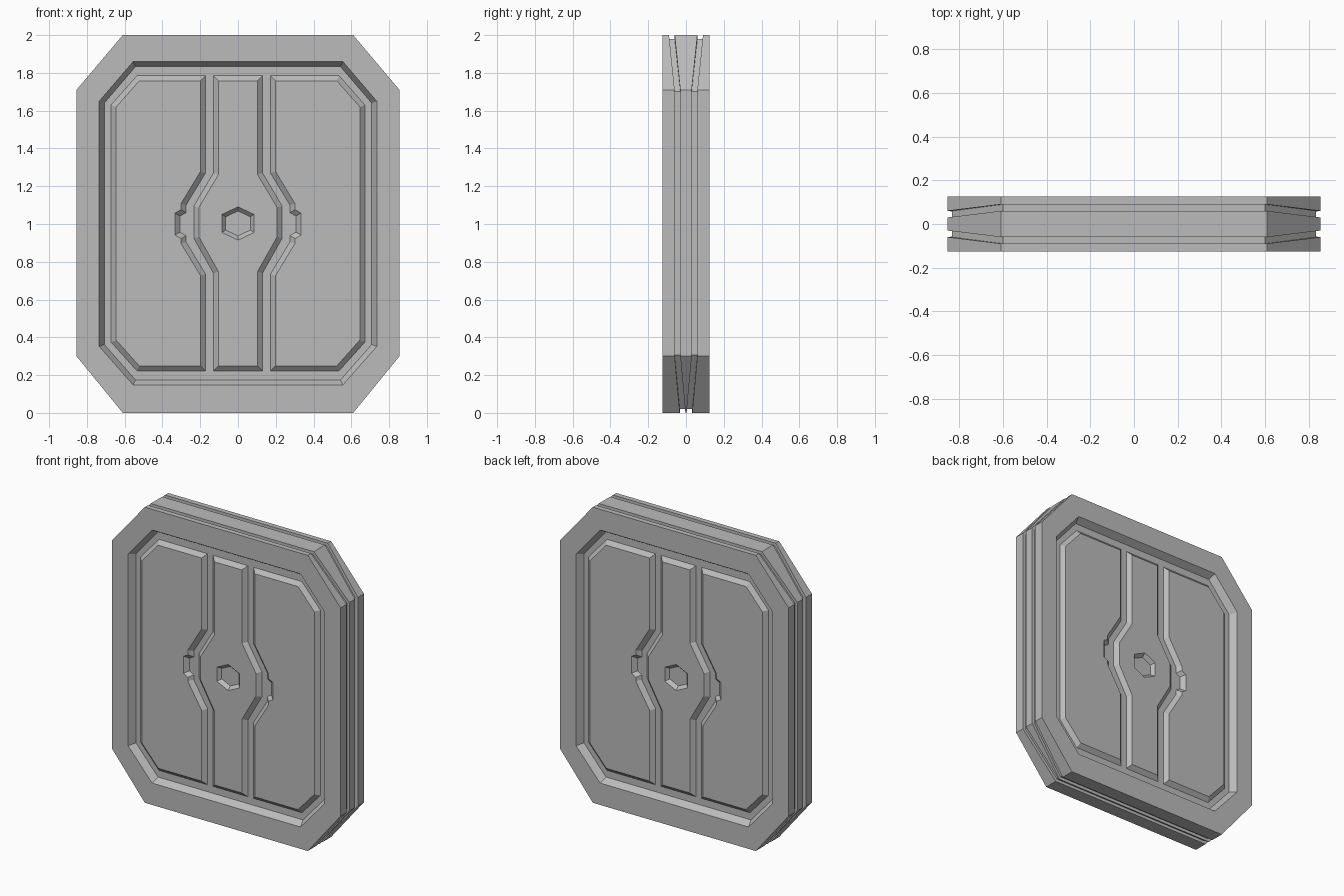
import bpy, bmesh
from mathutils import Vector

cube = bpy.data.objects.get("Cube")
if cube:
    bpy.data.objects.remove(cube, do_unlink=True)

grey = bpy.data.materials.new("plain grey")
grey.use_nodes = True
grey.diffuse_color = (0.5, 0.5, 0.5, 1)
grey.node_tree.nodes["Principled BSDF"].inputs["Base Color"].default_value = (0.5, 0.5, 0.5, 1)

FACE, PANEL, FLOOR, BEVEL = 0.125, 0.105, 0.08, 0.027   # half depths, bevel width


def mirrored(half):
    """Close a right-hand outline, listed bottom to top, with its mirror."""
    return half + [(-x, z) for x, z in reversed(half) if x != 0]


def inset(poly, d):
    """Offset a counter-clockwise outline inward with mitred corners."""
    pts = [Vector(p) for p in poly]
    result = []
    for i, p in enumerate(pts):
        a = (p - pts[i - 1]).normalized()
        b = (pts[(i + 1) % len(pts)] - p).normalized()
        na, nb = Vector((-a.y, a.x)), Vector((-b.y, b.x))
        result.append(p + (na + nb) * d / (1 + na.dot(nb)))
    return result


def ring(bm, poly, y):
    """Add a loop of vertices; y is one depth or one depth per corner."""
    ys = y if isinstance(y, list) else [y] * len(poly)
    return [bm.verts.new((p[0], d, p[1])) for p, d in zip(poly, ys)]


def skin(bm, rings):
    for a, b in zip(rings, rings[1:]):
        for i in range(len(a)):
            j = (i + 1) % len(a)
            bm.faces.new((a[i], a[j], b[j], b[i]))


def finish(bm, name):
    bmesh.ops.recalc_face_normals(bm, faces=bm.faces)
    mesh = bpy.data.meshes.new(name)
    bm.to_mesh(mesh)
    bm.free()
    mesh.materials.append(grey)
    obj = bpy.data.objects.new(name, mesh)
    bpy.context.collection.objects.link(obj)


# Frame: octagonal rim with two edge grooves and a recessed floor on each face
outer = mirrored([(0.61, 0), (0.855, 0.3), (0.855, 1.71), (0.61, 2)])
opening = mirrored([(0.555, 0.148), (0.735, 0.352), (0.735, 1.65), (0.555, 1.86)])
floor = inset(opening, BEVEL)
groove = inset(outer, 0.02)
# the grooves drift outward from the bottom edge to the top edge
near = [0.003, 0.03, 0.03, 0.06]
near = near + near[::-1]
far = [n + 0.03 for n in near]

bm = bmesh.new()
half_profile = [(floor, FLOOR), (opening, FACE), (outer, FACE),
                (outer, far), (groove, far), (groove, near), (outer, near)]


def signed(y, s):
    return [s * v for v in y] if isinstance(y, list) else s * y


rings = [ring(bm, p, signed(y, -1)) for p, y in half_profile]
rings += [ring(bm, p, y) for p, y in reversed(half_profile)]
skin(bm, rings)
bm.faces.new(rings[0])
bm.faces.new(rings[-1])
finish(bm, "frame")


def panel(name, outline, side, hole=None):
    """Bevelled raised plate on the recessed floor, optionally with a pit."""
    bm = bmesh.new()
    rings = [ring(bm, outline, side * (FLOOR - 0.005)),
             ring(bm, outline, side * FLOOR),
             ring(bm, inset(outline, BEVEL), side * PANEL)]
    skin(bm, rings)
    bm.faces.new(rings[0])
    top = rings[-1]
    if hole:
        pit = [ring(bm, hole, side * PANEL),
               ring(bm, inset(hole, 0.02), side * (FLOOR + 0.002))]
        skin(bm, pit)
        bm.faces.new(pit[-1])
        edges = [bm.edges.get((r[i - 1], r[i]))
                 for r in (top, pit[0]) for i in range(len(r))]
        bmesh.ops.triangle_fill(bm, edges=edges, use_beauty=True,
                                normal=(0, side, 0))
    else:
        bm.faces.new(top)
    finish(bm, name)


# Door panels: centre strip swelling around a hexagonal pit, notched side plates
LOW, HIGH = 0.222, 1.785
centre = mirrored([(0.13, LOW), (0.13, 0.74), (0.234, 0.925),
                   (0.234, 1.095), (0.13, 1.27), (0.13, HIGH)])
hexagon = mirrored([(0, -0.088), (0.085, -0.048), (0.085, 0.048), (0, 0.088)])
hexagon = [(x, z + 1.003) for x, z in hexagon]

left_plate = [(0.172, LOW), (0.535, LOW), (0.672, 0.375), (0.672, 1.63),
              (0.535, HIGH), (0.172, HIGH), (0.172, 1.27), (0.275, 1.1),
              (0.275, 1.06), (0.307, 1.042), (0.307, 0.957), (0.275, 0.938),
              (0.275, 0.905), (0.172, 0.735)]
right_plate = [(-x, z) for x, z in reversed(left_plate)]

for label, side in (("front", -1), ("back", 1)):
    panel(label + "_centre_panel", centre, side, hexagon)
    panel(label + "_left_panel", left_plate, side)
    panel(label + "_right_panel", right_plate, side)
